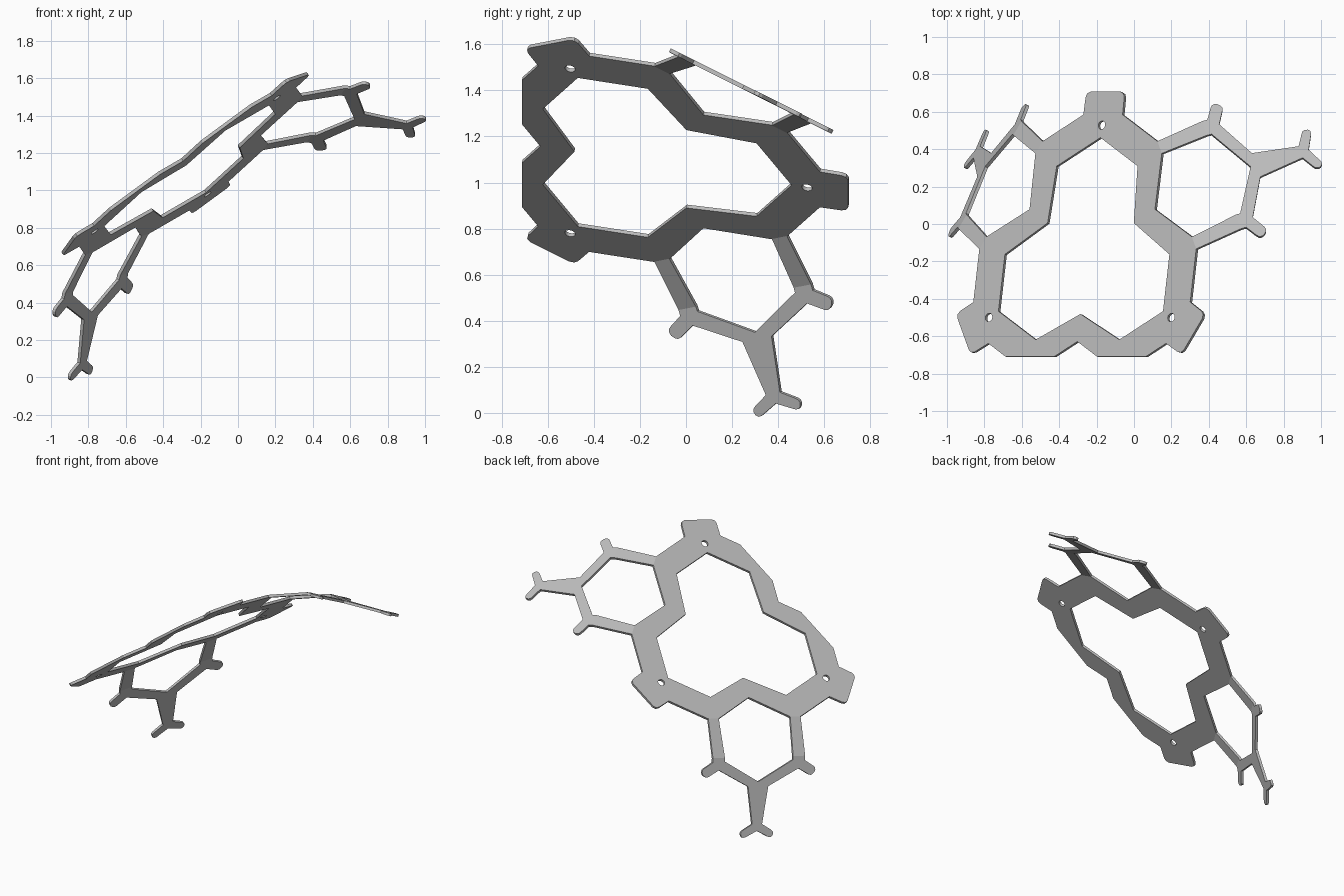
import bpy, bmesh, math
from mathutils import Matrix, Vector

if "Cube" in bpy.data.objects:
    bpy.data.objects.remove(bpy.data.objects["Cube"])

THICK = 0.018
FOLD = 0.635          # distance from plate centre to the wing fold
ARM = 0.265           # length of the folded arm strips
BEND = math.radians(18.69)
HOLE_R, HOLE_POS = 0.023, 0.698

# Tilted frame of the main plate
e1 = Vector((0.806, 0, 0.591)).normalized()
e2 = Vector((0.107, 0.984, -0.155))
e2 = (e2 - e1 * e2.dot(e1)).normalized()
n = e1.cross(e2)
PLACE = Matrix.Translation((-0.25, -0.157, 1.098)) @ Matrix((e1, e2, n)).transposed().to_4x4()

grey = bpy.data.materials.new("plain_grey")
grey.use_nodes = True
colour = (0.5, 0.5, 0.5, 1)
grey.diffuse_color = colour
grey.node_tree.nodes["Principled BSDF"].inputs["Base Color"].default_value = colour


def add_face(bm, points):
    """Add a flat outline with its face towards +z of the plate."""
    face = bm.faces.new([bm.verts.new(p) for p in points])
    face.normal_update()
    if face.normal.z < 0:
        face.normal_flip()


def finish(name, bm):
    bmesh.ops.remove_doubles(bm, verts=bm.verts, dist=0.0005)
    bm.transform(PLACE)
    mesh = bpy.data.meshes.new(name)
    bm.to_mesh(mesh)
    bm.free()
    mesh.materials.append(grey)
    obj = bpy.data.objects.new(name, mesh)
    bpy.context.collection.objects.link(obj)
    solid = obj.modifiers.new("thickness", "SOLIDIFY")
    solid.thickness = THICK
    solid.offset = -1


def side_point(d, t):
    """Point at distance d and sideways t on the side facing 30 degrees."""
    c, s = math.cos(math.pi / 6), math.sin(math.pi / 6)
    return (c * d - s * t, s * d + c * t)


def half_lobe(winged):
    """Half of one corner lobe, with half of its screw hole."""
    hole = [(HOLE_R * math.sin(a), HOLE_POS - HOLE_R * math.cos(a))
            for a in (math.pi * i / 10 for i in range(11))]
    tab = [(0, 0.88), (0.10, 0.88), (0.12, 0.87), (0.128, 0.85), (0.13, 0.755)]
    if winged:
        edge = [side_point(FOLD, 0.338), side_point(FOLD, 0.262)]
    else:
        edge = [side_point(0.562, 0.465), side_point(0.562, 0.142)]
    inner = [side_point(0.48, 0), side_point(0.33, 0), (0.268, 0.475)]
    return [(0, 0.63)] + hole + tab + edge + inner


# Main frame: three lobes, each from two mirrored halves
bm = bmesh.new()
for lobe in range(3):
    turn = Matrix.Rotation(math.radians(120 * lobe), 3, "Z")
    for sign in (1, -1):
        plain = (lobe, sign) in ((1, -1), (2, 1))
        add_face(bm, [turn @ Vector((sign * u, v, 0)) for u, v in half_lobe(not plain)])
finish("main_frame", bm)

# Wings: two arm strips, then a forked end plate bent once more
finger = [(0.03, 0.338), (0.068, 0.40), (0.078, 0.411), (0.092, 0.415), (0.108, 0.41),
          (0.122, 0.396), (0.128, 0.382), (0.125, 0.368), (0.082, 0.292)]
fork = [(0.195, 0.074), (0.445, 0.036), (0.484, 0.103), (0.494, 0.115), (0.507, 0.119),
        (0.522, 0.115), (0.533, 0.103), (0.532, 0.087), (0.49, 0)]
end_half = [(0, 0.25), (0, 0.338)] + finger + fork + [(0.164, 0), (0.025, 0.249)]
arm_half = [(0, 0.262), (0, 0.338), (ARM, 0.338), (ARM, 0.25)]

for name, angle in (("left_wing", 30), ("right_wing", 150)):
    turn = Matrix.Rotation(math.radians(angle), 4, "Z")
    bend = Matrix.Rotation(BEND, 4, "Y")
    arm = turn @ Matrix.Translation((FOLD, 0, 0)) @ bend
    end = arm @ Matrix.Translation((ARM, 0, 0)) @ bend
    bm = bmesh.new()
    for sign in (1, -1):
        for frame, outline in ((arm, arm_half), (end, end_half)):
            add_face(bm, [frame @ Vector((s, sign * t, 0)) for s, t in outline])
    finish(name, bm)
